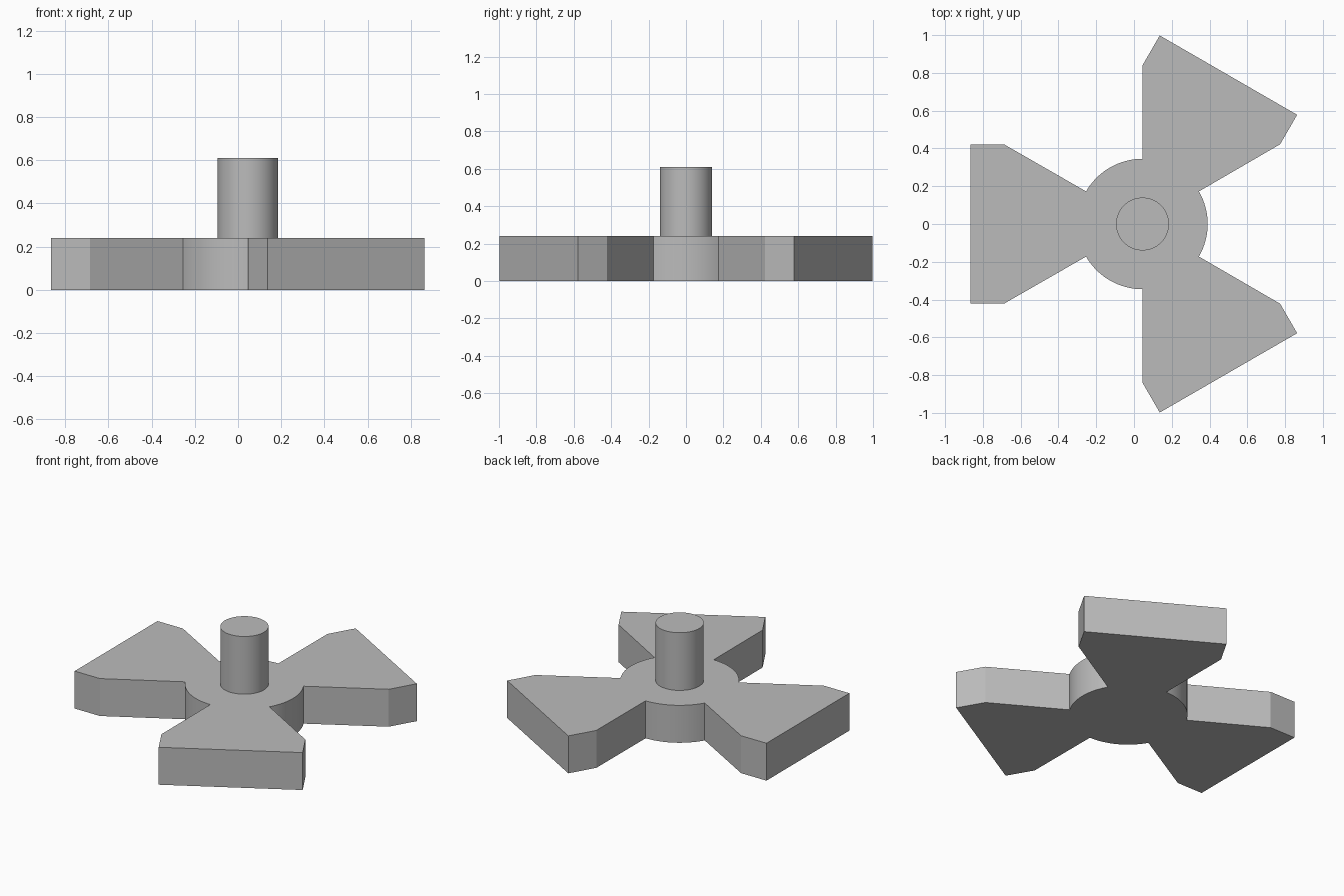
import bpy, bmesh
from math import cos, sin, radians
from mathutils import Matrix, Vector

cube = bpy.data.objects.get("Cube")
if cube:
    bpy.data.objects.remove(cube, do_unlink=True)

CENTRE_X = 0.045
HUB_RADIUS = 0.345
ROTOR_HEIGHT = 0.24
SHAFT_RADIUS = 0.14
SHAFT_TOP = 0.61
ARC_STEPS = 20

grey = bpy.data.materials.new("plain grey")
grey.use_nodes = True
grey.diffuse_color = (0.5, 0.5, 0.5, 1)
grey.node_tree.nodes["Principled BSDF"].inputs["Base Color"].default_value = grey.diffuse_color


def extrude_outline(name, outline, bottom, top):
    """Solid prism from a closed 2D outline."""
    bm = bmesh.new()
    face = bm.faces.new([bm.verts.new((p.x, p.y, bottom)) for p in outline])
    grown = bmesh.ops.extrude_face_region(bm, geom=[face])["geom"]
    bmesh.ops.translate(bm, vec=(0, 0, top - bottom),
                        verts=[v for v in grown if isinstance(v, bmesh.types.BMVert)])
    bmesh.ops.recalc_face_normals(bm, faces=bm.faces)
    mesh = bpy.data.meshes.new(name)
    bm.to_mesh(mesh)
    bm.free()
    mesh.materials.append(grey)
    obj = bpy.data.objects.new(name, mesh)
    bpy.context.collection.objects.link(obj)
    obj.location.x = CENTRE_X
    bpy.ops.object.select_all(action="DESELECT")
    obj.select_set(True)
    bpy.context.view_layer.objects.active = obj
    bpy.ops.object.shade_smooth_by_angle(angle=radians(25))
    return obj


def arc(radius, start, end, steps):
    """Points from start to end angle in degrees, both included."""
    angles = [radians(start + (end - start) * i / steps) for i in range(steps + 1)]
    return [Vector((radius * cos(a), radius * sin(a))) for a in angles]


# Three-bladed rotor: a flared blade tip followed by an open hub arc, repeated
blade_tip = [Vector(p) for p in ((0.73, -0.42), (0.91, -0.42), (0.91, 0.42), (0.73, 0.42))]
section = blade_tip + arc(HUB_RADIUS, 30, 90, ARC_STEPS)
rotor_outline = []
for angle in (60, 180, 300):
    turn = Matrix.Rotation(radians(angle), 2)
    rotor_outline += [turn @ p for p in section]
extrude_outline("rotor", rotor_outline, 0, ROTOR_HEIGHT)

# Central shaft standing on the hub
extrude_outline("shaft", arc(SHAFT_RADIUS, 0, 360, 64)[:-1], ROTOR_HEIGHT, SHAFT_TOP)
